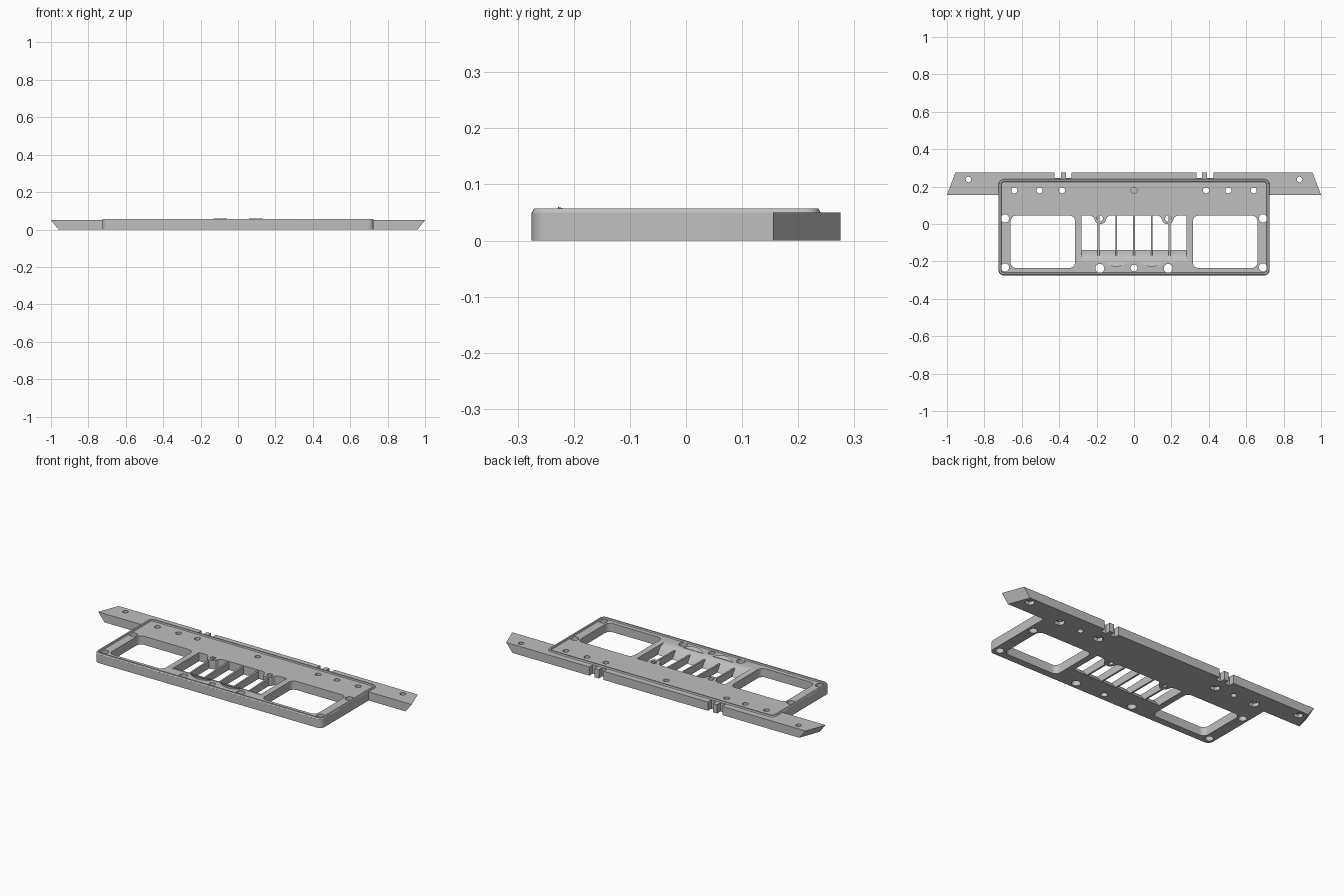
import bpy, bmesh, math
from mathutils import Vector

cube = bpy.data.objects.get("Cube")
if cube:
    bpy.data.objects.remove(cube, do_unlink=True)

TOP, LIP = 0.05, 0.057
grey = bpy.data.materials.new("light grey")
grey.use_nodes = True
grey.diffuse_color = (0.52, 0.52, 0.52, 1)
grey.node_tree.nodes["Principled BSDF"].inputs["Base Color"].default_value = (0.52, 0.52, 0.52, 1)


def loft(name, rings, closed=False):
    """Skin a list of equal-length point rings; cap the ends or close the loop."""
    bm = bmesh.new()
    loops = [[bm.verts.new(p) for p in ring] for ring in rings]
    pairs = list(zip(loops, loops[1:]))
    if closed:
        pairs.append((loops[-1], loops[0]))
    else:
        bm.faces.new(loops[0])
        bm.faces.new(loops[-1])
    for a, b in pairs:
        for i in range(len(a)):
            j = (i + 1) % len(a)
            bm.faces.new((a[i], a[j], b[j], b[i]))
    bmesh.ops.recalc_face_normals(bm, faces=bm.faces)
    mesh = bpy.data.meshes.new(name)
    bm.to_mesh(mesh)
    bm.free()
    mesh.materials.append(grey)
    ob = bpy.data.objects.new(name, mesh)
    bpy.context.collection.objects.link(ob)
    return ob


def at(points, z):
    return [(p[0], p[1], z) for p in points]


def prism(name, points, z0, z1):
    return loft(name, [at(points, z0), at(points, z1)])


def side_prism(name, profile, x0, x1):
    """Extrude a (y, z) profile along x."""
    return loft(name, [[(x, y, z) for y, z in profile] for x in (x0, x1)])


def rounded(x0, x1, y0, y1, r, n=6):
    pts = []
    for k, (cx, cy) in enumerate(((x1 - r, y1 - r), (x0 + r, y1 - r), (x0 + r, y0 + r), (x1 - r, y0 + r))):
        for i in range(n + 1):
            a = math.pi / 2 * (k + i / n)
            pts.append((cx + r * math.cos(a), cy + r * math.sin(a)))
    return pts


def circle(x, y, r, n=24):
    return [(x + r * math.cos(2 * math.pi * i / n), y + r * math.sin(2 * math.pi * i / n)) for i in range(n)]


def boolean(target, tool, operation):
    tool.hide_render = True
    mod = target.modifiers.new("bool", 'BOOLEAN')
    mod.operation, mod.object, mod.solver = operation, tool, 'EXACT'
    bpy.context.view_layer.objects.active = target
    bpy.ops.object.modifier_apply(modifier=mod.name)
    bpy.data.objects.remove(tool, do_unlink=True)


# main plate, with the long rear bar whose ends are swept and undercut
plate = prism("main_plate", rounded(-0.725, 0.725, -0.275, 0.24, 0.03), 0, TOP)


def bar_outline(inset):
    a, b = 1 - inset, 0.955 - inset
    return [(-a, 0.155), (a, 0.155), (b, 0.275), (-b, 0.275)]


bar = loft("rear_bar", [at(bar_outline(0.04), 0), at(bar_outline(0), TOP)])
boolean(plate, bar, 'UNION')

# large side windows and the split notches in the rear edge
for s in (-1, 1):
    x0, x1 = sorted((s * 0.315, s * 0.66))
    boolean(plate, prism("window", rounded(x0, x1, -0.235, 0.045, 0.03), -0.1, 0.1), 'DIFFERENCE')
    for a, b in ((0.333, 0.364), (0.391, 0.424)):
        x0, x1 = sorted((s * a, s * b))
        notch = [(x0, 0.245), (x1, 0.245), (x1, 0.3), (x0, 0.3)]
        boolean(plate, prism("notch", notch, -0.1, 0.1), 'DIFFERENCE')

# centre vent opening with a ramped front side
ramp = [(0.045, -0.02), (0.045, 0.07), (-0.2, 0.07), (-0.2, 0.05), (-0.172, 0.04),
        (-0.158, 0.025), (-0.14, 0), (-0.14, -0.02)]
boolean(plate, side_prism("vent", ramp, -0.28, 0.28), 'DIFFERENCE')

# screw tabs reaching into the vent
for s in (-1, 1):
    tab = [(s * 0.18 + dx, y) for dx, y in ((-0.05, 0.06), (-0.05, 0.045), (-0.035, 0.035), (-0.025, 0.01),
           (-0.01, 0.0), (0.01, 0.0), (0.025, 0.01), (0.035, 0.035), (0.05, 0.045), (0.05, 0.06))]
    boolean(plate, prism("tab", tab, 0, TOP), 'UNION')

# screw holes: x, y, radius, underside counterbore
holes = [(0.69, 0.03, 0.022, 0), (0.69, -0.232, 0.022, 0), (0.183, -0.237, 0.024, 0),
         (0.64, 0.18, 0.016, 0.028), (0.505, 0.18, 0.016, 0), (0.385, 0.18, 0.016, 0.028),
         (0.885, 0.238, 0.015, 0.026), (0.182, 0.03, 0.016, 0)]
for x, y, r, bore in holes:
    for s in (-1, 1):
        boolean(plate, prism("hole", circle(s * x, y, r), -0.1, 0.1), 'DIFFERENCE')
        if bore:
            boolean(plate, prism("bore", circle(s * x, y, bore, 6), -0.1, 0.02), 'DIFFERENCE')
boolean(plate, prism("front_hole", circle(0, -0.235, 0.018), -0.1, 0.1), 'DIFFERENCE')
boolean(plate, prism("blind_hole", circle(0, 0.18, 0.016), 0.025, 0.1), 'DIFFERENCE')

# raised lip round the plate
lip_rings = []
for inset, z in ((0, TOP - 0.001), (0.004, LIP), (0.013, LIP), (0.016, TOP - 0.001)):
    outline = rounded(-0.725 + inset, 0.725 - inset, -0.275 + inset, 0.24 - inset, 0.03 - inset)
    lip_rings.append(at(outline, z))
lip = loft("raised_lip", lip_rings, closed=True)

# vent fins
fins = []
for i in range(-2, 3):
    x = i * 0.095
    profile = [(0.046, 0), (0.046, 0.045), (-0.17, 0.038), (-0.14, 0)]
    fins.append(side_prism("vent_fin", profile, x - 0.005, x + 0.005))

# scalloped lips above the ramp
scallops = []
for s in (-1, 1):
    arc = []
    for i in range(13):
        t = -1 + i / 6
        bulge = 1 - t * t
        arc.append(Vector((s * 0.095 + t * 0.065, -0.202 - 0.026 * bulge, 0.052 + 0.008 * bulge)))
    base = [(p.x, p.y, TOP - 0.002) for p in arc]
    scallops.append(loft("scallop_lip", [base, arc]))

# crisp edges with smooth rounded walls
bpy.ops.object.select_all(action='DESELECT')
for ob in [plate, lip] + fins + scallops:
    ob.select_set(True)
bpy.context.view_layer.objects.active = plate
bpy.ops.object.shade_smooth_by_angle(angle=math.radians(30))
